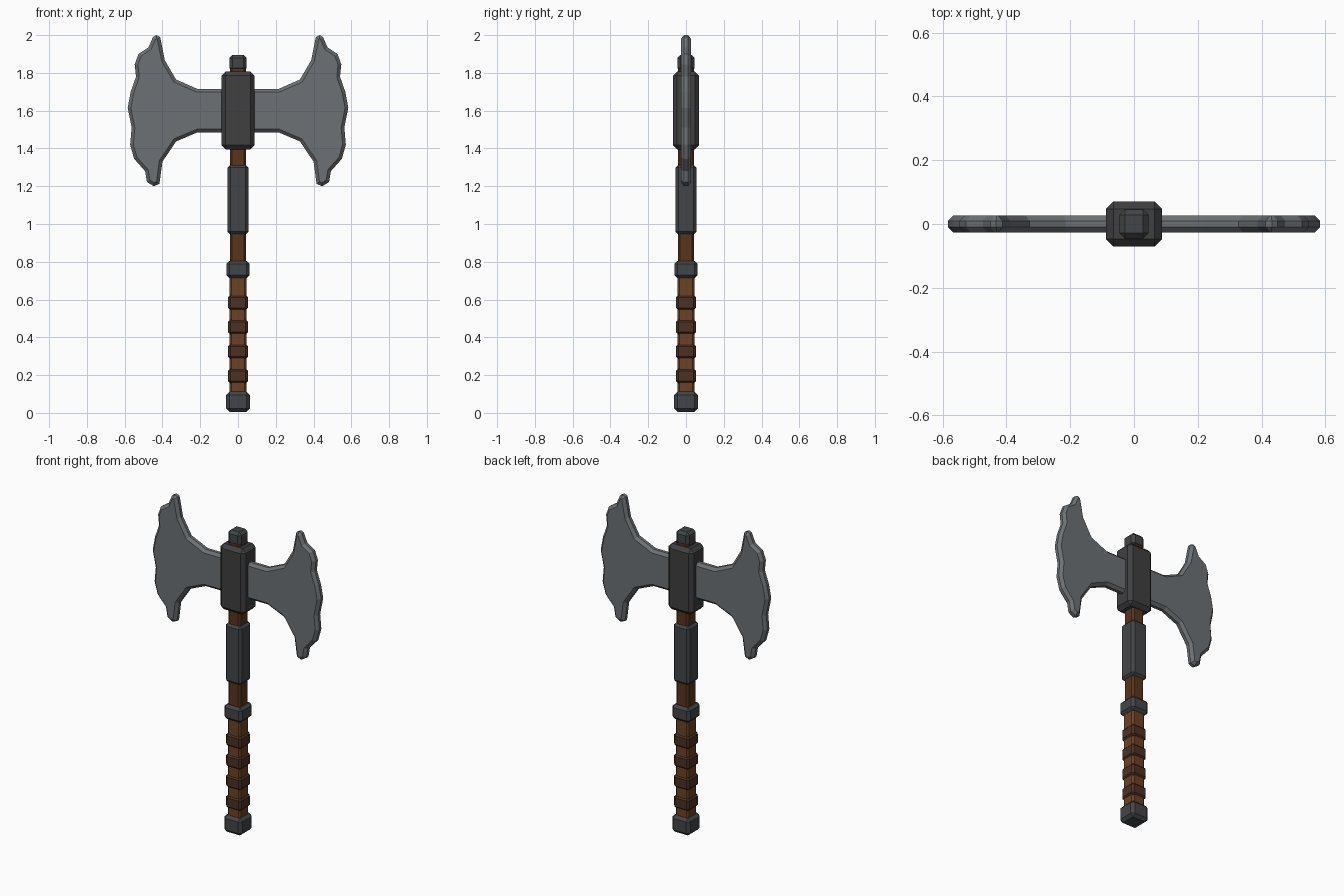
import bpy, bmesh

if "Cube" in bpy.data.objects:
    bpy.data.objects.remove(bpy.data.objects["Cube"])


def material(name, rgb):
    m = bpy.data.materials.new(name)
    m.diffuse_color = (*rgb, 1)
    m.use_nodes = True
    m.node_tree.nodes["Principled BSDF"].inputs["Base Color"].default_value = m.diffuse_color
    return m


STEEL = material("steel", (0.15, 0.165, 0.175))
IRON = material("dark_iron", (0.055, 0.06, 0.065))
HEAD = material("head_iron", (0.05, 0.05, 0.053))
WOOD = material("wood", (0.10, 0.035, 0.012))
GRIP = material("grip_leather", (0.15, 0.055, 0.018))
WRAP = material("dark_leather", (0.075, 0.03, 0.016))


def finish(name, bm, mat):
    bmesh.ops.recalc_face_normals(bm, faces=bm.faces)
    me = bpy.data.meshes.new(name)
    bm.to_mesh(me)
    bm.free()
    me.materials.append(mat)
    ob = bpy.data.objects.new(name, me)
    bpy.context.collection.objects.link(ob)
    return ob


def block(name, hx, hy, z0, z1, chamfer, mat):
    """Chamfered box centred on the shaft axis."""
    bm = bmesh.new()
    bmesh.ops.create_cube(bm, size=2)
    for v in bm.verts:
        v.co = (v.co.x * hx, v.co.y * hy, z1 if v.co.z > 0 else z0)
    bmesh.ops.bevel(bm, geom=bm.edges[:], offset=chamfer, segments=1,
                    profile=0.5, affect='EDGES')
    return finish(name, bm, mat)


# Handle
block("shaft", 0.043, 0.043, 0.70, 1.86, 0.012, WOOD)
block("grip", 0.046, 0.046, 0.06, 0.76, 0.012, GRIP)
block("pommel", 0.063, 0.063, 0.005, 0.113, 0.018, IRON)
for i in range(4):
    z = 0.195 + 0.1295 * i
    block(f"grip_band_{i + 1}", 0.054, 0.054, z - 0.041, z + 0.041, 0.014, WRAP)
block("collar", 0.062, 0.062, 0.713, 0.805, 0.016, IRON)
block("sleeve", 0.056, 0.056, 0.945, 1.313, 0.015, IRON)

# Axe head socket and top knob
block("head_socket", 0.088, 0.070, 1.395, 1.808, 0.023, HEAD)
block("top_knob", 0.046, 0.046, 1.808, 1.895, 0.017, IRON)

# Blade outline (x, z), from the socket over the top horn and down the edge
OUTLINE = [
    (0.03, 1.715), (0.215, 1.715), (0.328, 1.765), (0.388, 1.868), (0.412, 1.99),
    (0.432, 2.0), (0.450, 1.99), (0.474, 1.935), (0.527, 1.90), (0.547, 1.845),
    (0.540, 1.78), (0.568, 1.70), (0.584, 1.615), (0.563, 1.51), (0.571, 1.42),
    (0.550, 1.345), (0.492, 1.28), (0.482, 1.222), (0.446, 1.20), (0.416, 1.212),
    (0.400, 1.33), (0.328, 1.437), (0.215, 1.485), (0.03, 1.485),
]
HALF = 0.027

for name, side in (("right_blade", 1), ("left_blade", -1)):
    bm = bmesh.new()
    face = bm.faces.new([bm.verts.new((side * x, -HALF, z)) for x, z in OUTLINE])
    ext = bmesh.ops.extrude_face_region(bm, geom=[face], use_keep_orig=True)
    verts = [g for g in ext["geom"] if isinstance(g, bmesh.types.BMVert)]
    bmesh.ops.translate(bm, verts=verts, vec=(0, 2 * HALF, 0))
    # chamfer the front and back rims
    rims = [e for e in bm.edges if abs(e.verts[0].co.y - e.verts[1].co.y) < 1e-6]
    bmesh.ops.recalc_face_normals(bm, faces=bm.faces)
    bmesh.ops.bevel(bm, geom=rims, offset=0.017, segments=1, profile=0.5,
                    affect='EDGES', clamp_overlap=True)
    finish(name, bm, STEEL)
